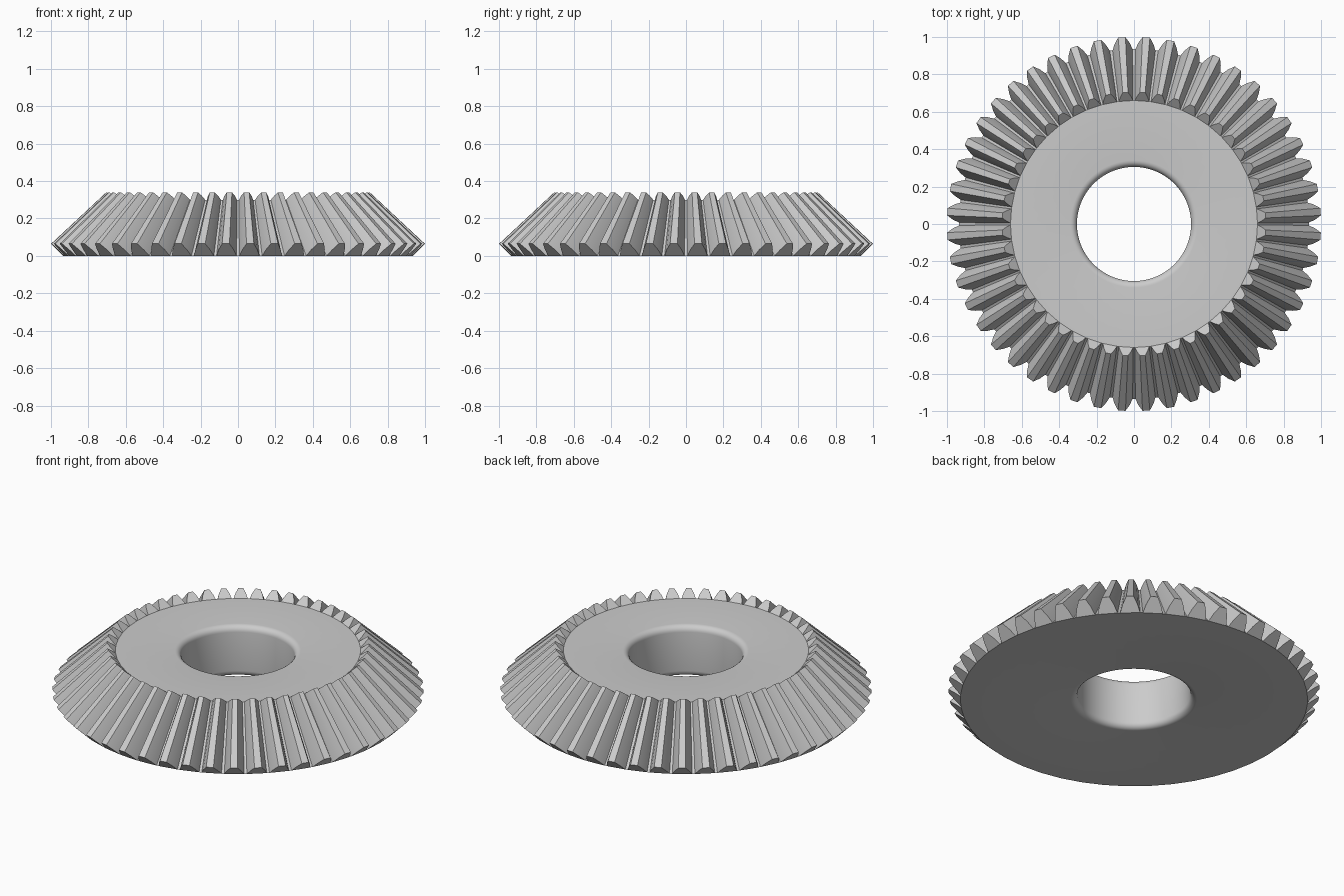
import bpy, bmesh, math

cube = bpy.data.objects.get("Cube")
if cube:
    bpy.data.objects.remove(cube, do_unlink=True)

TEETH = 48
PITCH = 2 * math.pi / TEETH
HEIGHT = 0.30                        # thickness of the flat body
BORE, FILLET, STEPS = 0.305, 0.035, 6

# Tooth section: (depth from root 0 to tip 1, half width as a share of the pitch)
HALF = [(0, 0.44), (0.5, 0.32), (1, 0.15)]
SECTION = [(d, -w) for d, w in HALF] + [(d, w) for d, w in reversed(HALF)]

# Root and tip (radius, height) at the wide and the narrow end of a tooth
WIDE = ((0.935, 0.0), (1.0, 0.065))
NARROW = ((0.66, HEIGHT), (0.705, 0.34))

bm = bmesh.new()


def point(radius, angle, z):
    return bm.verts.new((radius * math.cos(angle), radius * math.sin(angle), z))


def tooth_end(end, k):
    (r0, z0), (r1, z1) = end
    return [point(r0 + (r1 - r0) * d, (k + 0.5 + w) * PITCH, z0 + (z1 - z0) * d)
            for d, w in SECTION]


def bridge(a, b):
    n = len(a)
    for i in range(n):
        j = (i + 1) % n
        bm.faces.new((a[i], a[j], b[j], b[i]))


# Teeth: flanks, gaps and end faces
wide = [tooth_end(WIDE, k) for k in range(TEETH)]
narrow = [tooth_end(NARROW, k) for k in range(TEETH)]
bridge(sum(wide, []), sum(narrow, []))
for a, b in zip(wide, narrow):
    bm.faces.new(a)
    bm.faces.new(b)

# Bore profile with rounded rims, from the bottom to the top
lower = []
for i in range(STEPS + 1):
    t = math.pi / 2 * i / STEPS
    lower.append((BORE + FILLET * (1 - math.sin(t)), FILLET * (1 - math.cos(t))))
profile = lower + [(r, HEIGHT - z) for r, z in reversed(lower)]

# Flat faces and bore, joined ring by ring
rings = [[v for t in wide for v in (t[0], t[-1])]]
for r, z in profile:
    rings.append([point(r, (k + 0.5 + s) * PITCH, z)
                  for k in range(TEETH) for s in (-0.25, 0.25)])
rings.append([v for t in narrow for v in (t[0], t[-1])])
for a, b in zip(rings, rings[1:]):
    bridge(a, b)

bmesh.ops.recalc_face_normals(bm, faces=bm.faces)
mesh = bpy.data.meshes.new("bevel_gear")
bm.to_mesh(mesh)
bm.free()

# Grey metal
steel = bpy.data.materials.new("grey_steel")
steel.use_nodes = True
colour = (0.6, 0.6, 0.6, 1)
steel.diffuse_color = colour
steel.node_tree.nodes["Principled BSDF"].inputs["Base Color"].default_value = colour
mesh.materials.append(steel)

gear = bpy.data.objects.new("bevel_gear", mesh)
bpy.context.collection.objects.link(gear)
bpy.ops.object.select_all(action='DESELECT')
gear.select_set(True)
bpy.context.view_layer.objects.active = gear
bpy.ops.object.shade_smooth_by_angle(angle=math.radians(25))
